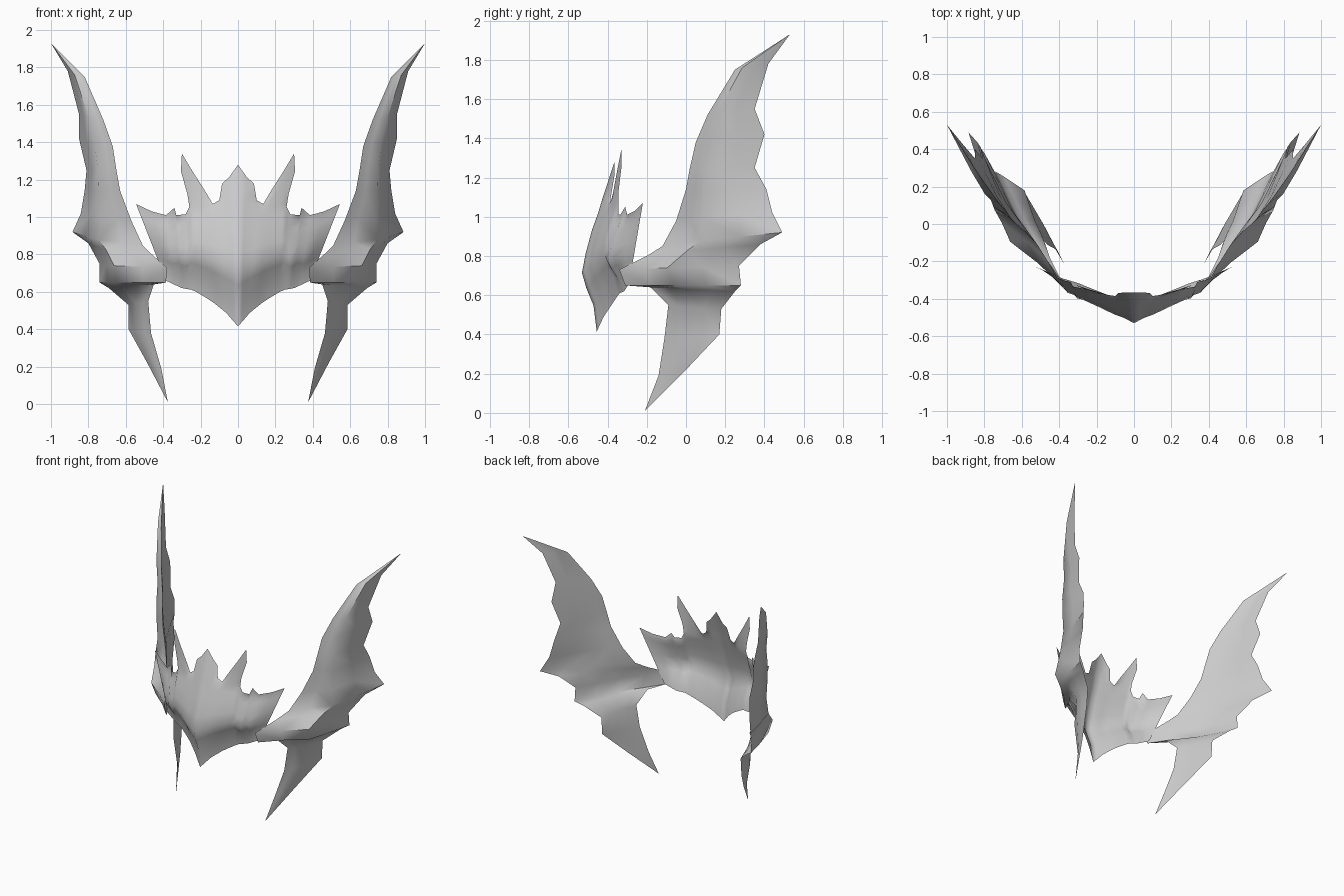
import bpy
import bmesh
import math
from mathutils import Vector

cube = bpy.data.objects.get("Cube")
if cube:
    bpy.data.objects.remove(cube, do_unlink=True)

# One plain grey for the whole piece
grey = bpy.data.materials.new("matte grey")
grey.use_nodes = True
shade = (0.6, 0.6, 0.6, 1)
grey.diffuse_color = shade
grey.node_tree.nodes["Principled BSDF"].inputs["Base Color"].default_value = shade


def sample(points, t):
    """Point at fraction t along evenly spaced control points."""
    position = t * (len(points) - 1)
    index = min(int(position), len(points) - 2)
    return Vector(points[index]).lerp(Vector(points[index + 1]), position - index)


def add_sheet(bm, grid):
    """Join neighbouring rows of points with quads."""
    rows = [[bm.verts.new(point) for point in row] for row in grid]
    for lower, upper in zip(rows, rows[1:]):
        for k in range(len(lower) - 1):
            bm.faces.new((lower[k], lower[k + 1], upper[k + 1], upper[k]))


def finish(name, bm, angle):
    """Weld the sheets, make the object and smooth it."""
    bmesh.ops.remove_doubles(bm, verts=bm.verts, dist=0.002)
    mesh = bpy.data.meshes.new(name)
    bm.to_mesh(mesh)
    bm.free()
    mesh.materials.append(grey)
    obj = bpy.data.objects.new(name, mesh)
    bpy.context.collection.objects.link(obj)
    bpy.ops.object.select_all(action="DESELECT")
    obj.select_set(True)
    bpy.context.view_layer.objects.active = obj
    bpy.ops.object.shade_smooth_by_angle(angle=math.radians(angle))


def mirrored(point):
    return Vector((-point.x, point.y, point.z))


# Tiara: spiked upper edge and curved lower edge of one half
spikes = [
    (0, -.365, 1.28), (.05, -.365, 1.21), (.085, -.37, 1.18), (.1, -.385, 1.09),
    (.135, -.38, 1.07), (.17, -.37, 1.13), (.24, -.35, 1.24), (.3, -.33, 1.34),
    (.305, -.33, 1.245), (.27, -.345, 1.12), (.26, -.345, 1.055),
    (.28, -.345, 1.015), (.33, -.335, 1.01), (.34, -.31, 1.05),
    (.385, -.3, 1.01), (.46, -.26, 1.03), (.545, -.22, 1.07),
]
lower_edge = [(0, -.455, .415), (.065, -.42, .49), (.14, -.38, .55),
              (.24, -.34, .61), (.3, -.315, .62), (.385, -.29, .66)]
# Height fraction on the body, and how far the front swells there
swell = [(0, 0), (.2, .25), (.33, .7), (.45, 1), (.6, .82), (.78, .5), (.9, .2), (1, 0)]
# Depth of the swell from the centre to the side edge
swell_depth = [(d, 0) for d in (.087, .08, .082, .08, .075, .07, .07, .065, 0)]

columns = []
last = len(spikes) - 1
for i, tip in enumerate(spikes):
    tip = Vector(tip)
    bottom = sample(lower_edge, i / last)
    if i <= 10:
        x = .034 * i if i < 4 else .135 + (i - 4) * .0208
        base = Vector((x, min(-.43 + .3 * x, tip.y), 1.08 - .003 * i))
    else:
        base = bottom.lerp(tip, .93)
    depth = sample(swell_depth, i / last).x
    column = []
    for t, amount in swell:
        point = bottom.lerp(base, t)
        point.y -= depth * amount
        column.append(point)
    column += [base.lerp(tip, .5), tip]
    columns.append(column)

bm = bmesh.new()
add_sheet(bm, [[mirrored(p) for p in c] for c in columns[:0:-1]] + columns)
bmesh.ops.reverse_faces(bm, faces=bm.faces)
finish("tiara", bm, 80)

# Wing, top to bottom: leading edge, trailing edge, ridge position and height
wing_rows = [
    ((1, .53, 1.93), (1, .53, 1.93), .3, 0),
    ((.82, .25, 1.75), (.91, .42, 1.78), .3, .03),
    ((.72, .11, 1.52), (.85, .35, 1.55), .3, .045),
    ((.67, .05, 1.38), (.85, .4, 1.42), .3, .05),
    ((.65, .02, 1.25), (.81, .35, 1.25), .3, .06),
    ((.63, 0, 1.14), (.82, .41, 1.14), .3, .07),
    ((.57, -.05, .98), (.84, .44, 1.02), .35, .08),
    ((.51, -.12, .85), (.885, .49, .92), .4, .1),
    ((.46, -.2, .8), (.8, .38, .86), .45, .11),
    ((.38, -.34, .73), (.74, .27, .75), .5, .12),
    ((.385, -.31, .65), (.74, .28, .65), .5, .1),
    ((.45, -.18, .64), (.69, .25, .62), .5, .07),
    ((.48, -.09, .55), (.585, .18, .53), .4, .03),
    ((.465, -.11, .38), (.585, .17, .4), .4, .02),
    ((.41, -.14, .19), (.485, 0, .22), .4, .01),
    ((.375, -.21, .01), (.375, -.21, .01), .4, 0),
]
outward = Vector((.85, -.5, 0))


def wing_sheet(factor):
    """Rows from leading to trailing edge, raised along the ridge."""
    grid = []
    for lead, trail, ridge, height in wing_rows:
        lead, trail = Vector(lead), Vector(trail)
        row = [lead]
        for t, rise in ((ridge / 2, .4), (ridge, 1), ((1 + ridge) / 2, .55)):
            row.append(lead.lerp(trail, t) + outward * height * rise * factor)
        grid.append(row + [trail])
    return grid


# Both wings: ridged outer skin and flatter inner skin
for name, turn in (("left_wing", lambda p: p), ("right_wing", mirrored)):
    bm = bmesh.new()
    for factor in (1, .25):
        add_sheet(bm, [[turn(p) for p in row] for row in wing_sheet(factor)])
    bmesh.ops.remove_doubles(bm, verts=bm.verts, dist=0.002)
    bmesh.ops.recalc_face_normals(bm, faces=bm.faces)
    finish(name, bm, 50)
